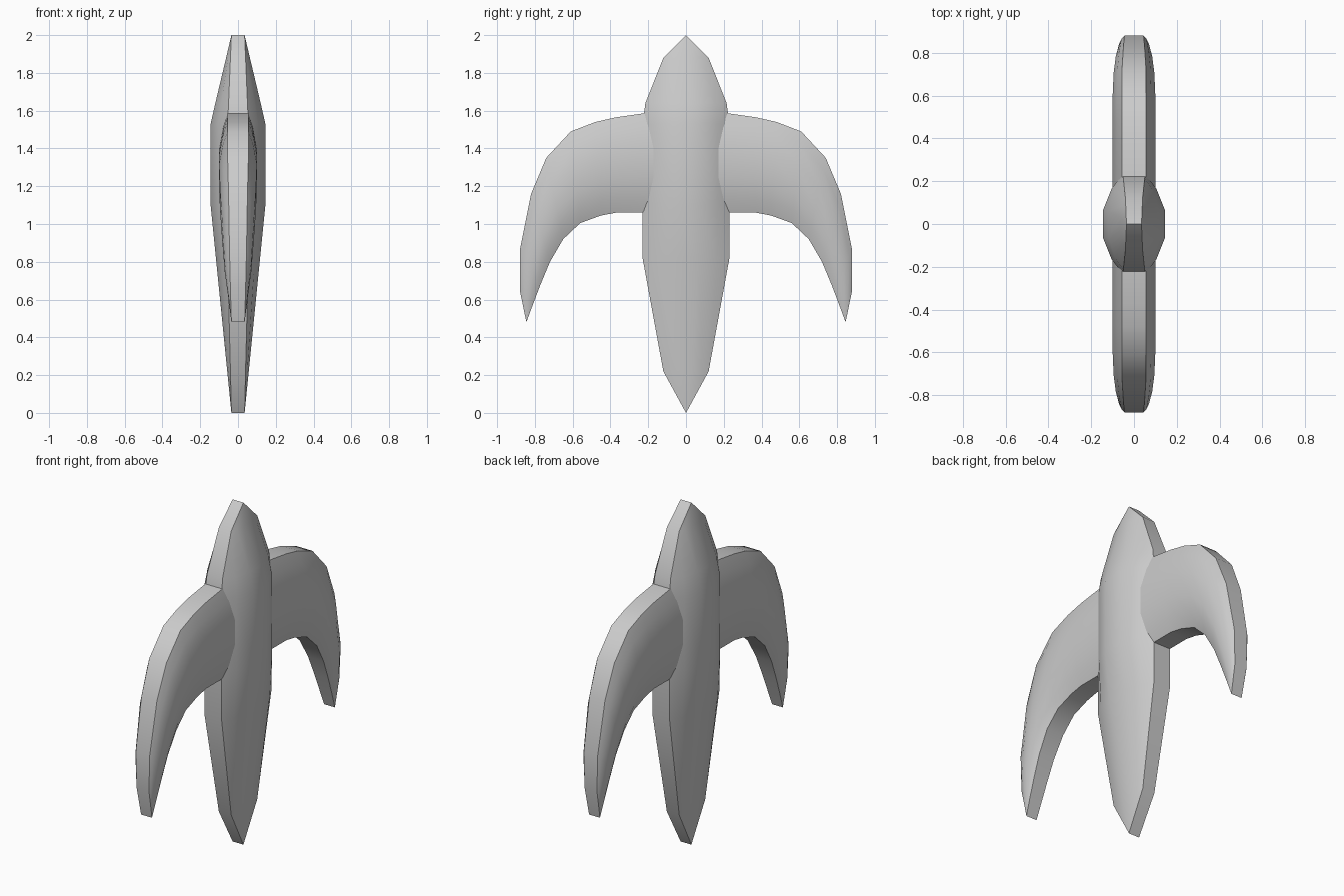
import bpy, bmesh, math

cube = bpy.data.objects.get("Cube")
if cube:
    bpy.data.objects.remove(cube, do_unlink=True)

grey = bpy.data.materials.new("plain grey")
grey.use_nodes = True
grey.diffuse_color = (0.6, 0.6, 0.6, 1)
grey.node_tree.nodes["Principled BSDF"].inputs["Base Color"].default_value = (0.6, 0.6, 0.6, 1)

# Bevelled blade section: (position across the width, share of the bulge above the rim)
SECTION = [(0, 0), (0.14, 0.55), (0.36, 1), (0.64, 1), (0.86, 0.55), (1, 0)]


def blade(name, stations):
    """Loft stations of (edge a, edge b, rim half thickness, full half thickness)."""
    bm = bmesh.new()
    rings = []
    for (ya, za), (yb, zb), rim, full in stations:
        side = [(rim + (full - rim) * k, ya + (yb - ya) * u, za + (zb - za) * u)
                for u, k in SECTION]
        loop = side + [(-x, y, z) for x, y, z in reversed(side)]
        rings.append([bm.verts.new(p) for p in loop])
    n = len(rings[0])
    for r, s in zip(rings, rings[1:]):
        for i in range(n):
            j = (i + 1) % n
            bm.faces.new((r[i], r[j], s[j], s[i]))
    bm.faces.new(rings[0])
    bm.faces.new(rings[-1])
    bmesh.ops.remove_doubles(bm, verts=bm.verts, dist=0.0005)
    bmesh.ops.recalc_face_normals(bm, faces=bm.faces)
    mesh = bpy.data.meshes.new(name)
    bm.to_mesh(mesh)
    bm.free()
    mesh.materials.append(grey)
    obj = bpy.data.objects.new(name, mesh)
    bpy.context.collection.objects.link(obj)
    bpy.ops.object.select_all(action="DESELECT")
    obj.select_set(True)
    bpy.context.view_layer.objects.active = obj
    bpy.ops.object.shade_smooth_by_angle(angle=math.radians(40))
    return obj


# Central body: height, half width, rim and full half thickness
body = [(2.0, 0, 0.035, 0.035), (1.88, 0.12, 0.04, 0.063), (1.64, 0.215, 0.05, 0.12),
        (1.53, 0.23, 0.055, 0.145), (1.1, 0.23, 0.055, 0.145), (0.82, 0.23, 0.055, 0.117),
        (0.22, 0.12, 0.04, 0.057), (0, 0, 0.035, 0.035)]
blade("body", [((-w, z), (w, z), rim, full) for z, w, rim, full in body])

# Curved arms: outer edge, inner edge, rim and full half thickness
arm = [((0.12, 1.59), (0.12, 1.06), 0.055, 0.10), ((0.23, 1.585), (0.23, 1.06), 0.055, 0.10),
       ((0.37, 1.565), (0.37, 1.06), 0.055, 0.10), ((0.48, 1.54), (0.45, 1.045), 0.055, 0.10),
       ((0.61, 1.49), (0.56, 1.005), 0.055, 0.10), ((0.74, 1.35), (0.65, 0.92), 0.055, 0.095),
       ((0.82, 1.16), (0.72, 0.80), 0.05, 0.085), ((0.88, 0.86), (0.77, 0.68), 0.045, 0.07),
       ((0.88, 0.65), (0.81, 0.575), 0.04, 0.05), ((0.845, 0.48), (0.845, 0.48), 0.035, 0.035)]
for name, s in (("front_arm", -1), ("back_arm", 1)):
    blade(name, [((s * ya, za), (s * yb, zb), rim, full)
                 for (ya, za), (yb, zb), rim, full in arm])
